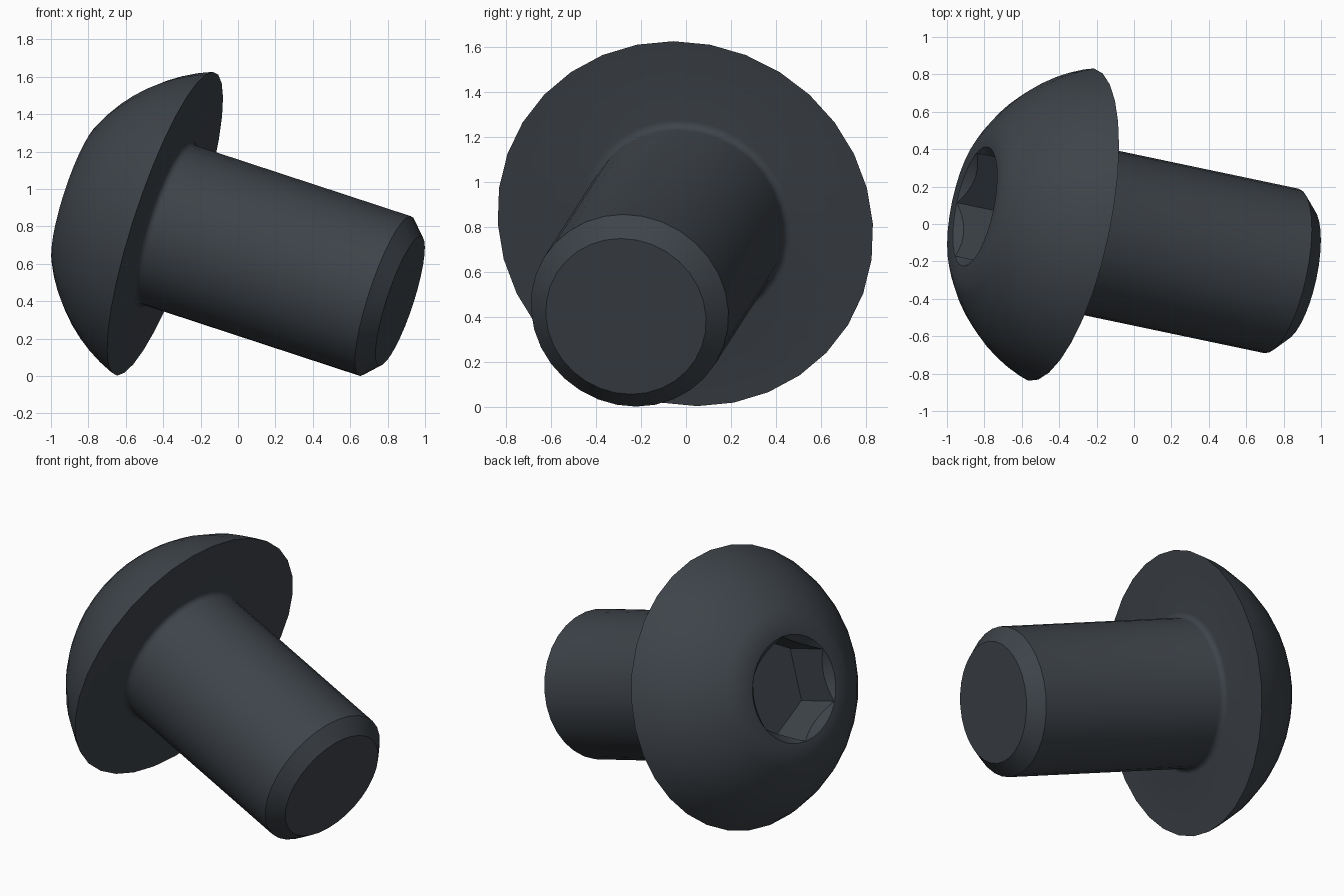
import bpy, bmesh, math
from mathutils import Vector, Matrix

cube = bpy.data.objects.get("Cube")
if cube:
    bpy.data.objects.remove(cube, do_unlink=True)

SIDES = 32
HEAD_R, HEAD_H, TOP_R = 0.853, 0.494, 0.41
SHAFT_R, LENGTH, CHAMFER = 0.449, 1.349, 0.085
HEX_R, SOCKET_DEPTH, FILLET = 0.324, 0.3, 0.035

# Dark metal
steel = bpy.data.materials.new("dark steel")
steel.use_nodes = True
color = (0.048, 0.057, 0.068, 1)
steel.diffuse_color = color
steel.node_tree.nodes["Principled BSDF"].inputs["Base Color"].default_value = color

# Tilted frame: local z runs along the screw towards the head
head_dir = Vector((-0.932, 0.196, 0.306)).normalized()
up = (Vector((0, 0, 1)) - head_dir * head_dir.z).normalized()
side = head_dir.cross(up)
frame = Matrix((up, side, head_dir)).transposed().to_4x4()
frame.translation = (-0.39, -0.003, 0.814)


def make_object(name, bm):
    bmesh.ops.recalc_face_normals(bm, faces=bm.faces)
    bm.transform(frame)
    mesh = bpy.data.meshes.new(name)
    bm.to_mesh(mesh)
    bm.free()
    mesh.materials.append(steel)
    obj = bpy.data.objects.new(name, mesh)
    bpy.context.collection.objects.link(obj)
    return obj


def lathe(name, profile):
    bm = bmesh.new()
    rings = []
    for r, z in profile:
        rings.append([bm.verts.new((r * math.cos(a), r * math.sin(a), z))
                      for a in (math.tau * i / SIDES for i in range(SIDES))])
    for a, b in zip(rings, rings[1:]):
        for i in range(SIDES):
            j = (i + 1) % SIDES
            bm.faces.new((a[i], a[j], b[j], b[i]))
    bm.faces.new(rings[0])
    bm.faces.new(rings[-1])
    return make_object(name, bm)


# Shank with chamfered tip
profile = [(SHAFT_R - CHAMFER, -LENGTH), (SHAFT_R, CHAMFER - LENGTH)]
# Fillet under the head
for i in range(5):
    a = math.pi / 2 * i / 4
    profile.append((SHAFT_R + FILLET * (1 - math.cos(a)),
                    FILLET * (math.sin(a) - 1)))
# Domed head: arc centred on the axis, from the rim to the flat top
drop = (HEAD_R**2 - TOP_R**2 - HEAD_H**2) / (2 * HEAD_H)
dome_r = math.hypot(HEAD_R, drop)
start, end = math.atan2(drop, HEAD_R), math.acos(TOP_R / dome_r)
for i in range(9):
    a = start + (end - start) * i / 8
    profile.append((dome_r * math.cos(a), dome_r * math.sin(a) - drop))
# Countersunk mouth of the socket
profile += [(HEX_R + 0.002, HEAD_H), (HEX_R - 0.058, HEAD_H - 0.06)]
screw = lathe("button_head_screw", profile)

# Hexagonal socket
bm = bmesh.new()
bmesh.ops.create_cone(bm, cap_ends=True, segments=6, radius1=HEX_R,
                      radius2=HEX_R, depth=SOCKET_DEPTH * 2)
# Put one corner of the hexagon on the local x axis
first = bm.verts[:][0].co
bmesh.ops.rotate(bm, verts=bm.verts, matrix=Matrix.Rotation(-math.atan2(first.y, first.x), 3, 'Z'))
bmesh.ops.translate(bm, verts=bm.verts, vec=(0, 0, HEAD_H))
cutter = make_object("socket_cutter", bm)
cutter.hide_render = True

cut = screw.modifiers.new("socket", 'BOOLEAN')
cut.operation = 'DIFFERENCE'
cut.solver = 'EXACT'
cut.object = cutter
bpy.ops.object.select_all(action='DESELECT')
screw.select_set(True)
bpy.context.view_layer.objects.active = screw
bpy.ops.object.modifier_apply(modifier=cut.name)
bpy.data.objects.remove(cutter, do_unlink=True)
bpy.ops.object.shade_smooth_by_angle(angle=math.radians(30))
